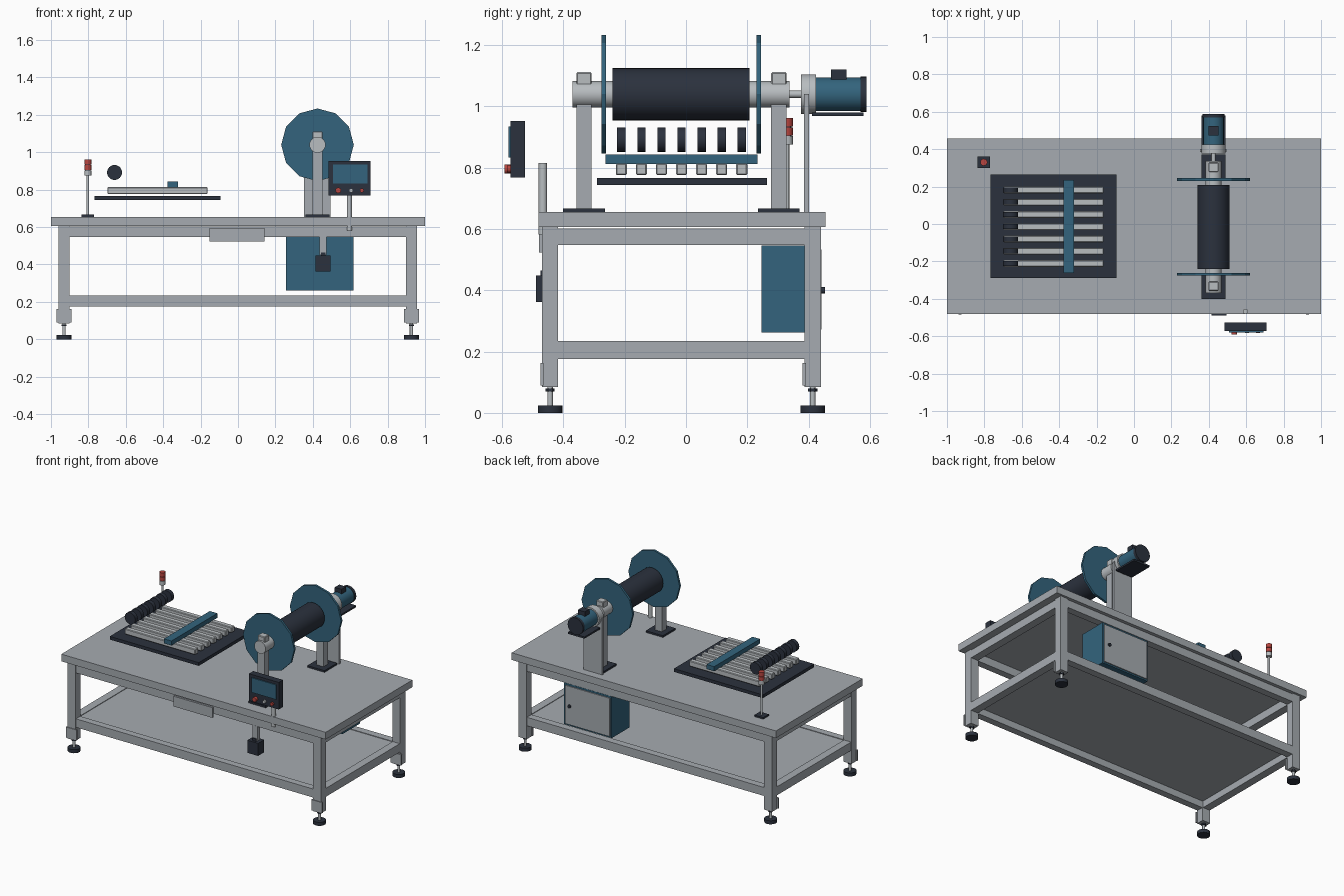
import bpy
import bmesh
import math
from mathutils import Matrix, Vector

if "Cube" in bpy.data.objects:
    bpy.data.objects.remove(bpy.data.objects["Cube"])


def material(name, rgb):
    m = bpy.data.materials.new(name)
    m.diffuse_color = (*rgb, 1.0)
    m.use_nodes = True
    m.node_tree.nodes["Principled BSDF"].inputs["Base Color"].default_value = m.diffuse_color
    return m


FRAME = material("frame_grey", (0.38, 0.41, 0.44))
METAL = material("light_metal", (0.48, 0.51, 0.53))
NAVY = material("dark_navy", (0.024, 0.031, 0.047))
BLUE = material("machine_blue", (0.033, 0.127, 0.205))
RED = material("signal_red", (0.48, 0.06, 0.05))


def finish(name, bm, mat):
    mesh = bpy.data.meshes.new(name)
    bm.to_mesh(mesh)
    bm.free()
    mesh.materials.append(mat)
    ob = bpy.data.objects.new(name, mesh)
    bpy.context.collection.objects.link(ob)
    return ob


def box(name, x, y, z, mat, bevel=0.0):
    """Box from (min, max) ranges on each axis."""
    bm = bmesh.new()
    size = [r[1] - r[0] for r in (x, y, z)]
    mid = [(r[0] + r[1]) / 2 for r in (x, y, z)]
    bmesh.ops.create_cube(bm, size=1, matrix=Matrix.Translation(mid) @ Matrix.Diagonal((*size, 1)))
    if bevel:
        bmesh.ops.bevel(bm, geom=bm.edges[:], offset=bevel, segments=1, affect='EDGES')
    return finish(name, bm, mat)


def cyl(name, axis, a, b, span, r, mat, sides=24, smooth=True):
    """Cylinder along y (a=x, b=z) or along z (a=x, b=y) over the given span."""
    bm = bmesh.new()
    mid = (span[0] + span[1]) / 2
    if axis == 'y':
        m = Matrix.Translation((a, mid, b)) @ Matrix.Rotation(math.pi / 2, 4, 'X')
    else:
        m = Matrix.Translation((a, b, mid))
    bmesh.ops.create_cone(bm, cap_ends=True, segments=sides, radius1=r, radius2=r,
                          depth=span[1] - span[0], matrix=m)
    ob = finish(name, bm, mat)
    if smooth:
        bpy.ops.object.select_all(action='DESELECT')
        bpy.context.view_layer.objects.active = ob
        ob.select_set(True)
        bpy.ops.object.shade_smooth_by_angle(angle=math.radians(40))
    return ob


# Table top
box("table_top", (-1, 1), (-0.481, 0.456), (0.606, 0.655), FRAME)

# Legs with foot brackets and levelling feet
LEG_X = ((-0.96, -0.9), (0.897, 0.957))
LEG_Y = ((-0.47, -0.417), (0.386, 0.441))
for lx in LEG_X:
    for ly in LEG_Y:
        cx, cy = sum(lx) / 2, sum(ly) / 2
        box("leg", lx, ly, (0.085, 0.606), FRAME)
        box("leg_bracket", (cx - 0.04, cx + 0.04), (ly[0] - 0.005, ly[0] + 0.005), (0.09, 0.163), FRAME)
        cyl("foot_pad", 'z', cx, cy, (0, 0.024), 0.04, NAVY)
        cyl("foot_rod", 'z', cx, cy, (0.024, 0.09), 0.009, METAL, 12)
        cyl("foot_nut", 'z', cx, cy, (0.07, 0.08), 0.015, NAVY, 6, False)

# Upper and lower rails
for label, z in (("upper", (0.548, 0.602)), ("lower", (0.176, 0.234))):
    for ly in LEG_Y:
        box(label + "_long_rail", (-0.9, 0.897), (ly[0] + 0.003, ly[1] - 0.003), z, FRAME)
    for lx in LEG_X:
        box(label + "_side_rail", (lx[0] + 0.003, lx[1] - 0.003), (-0.417, 0.386), z, FRAME)

# Lower shelf and front nameplate panel
box("shelf", (-0.905, 0.9), (-0.422, 0.39), (0.222, 0.23), FRAME)
box("front_panel", (-0.152, 0.142), (-0.48, -0.465), (0.524, 0.594), FRAME)

# Control cabinet with door and knob
box("cabinet", (0.257, 0.617), (0.246, 0.436), (0.262, 0.546), BLUE)
box("cabinet_door", (0.267, 0.607), (0.436, 0.443), (0.272, 0.534), FRAME)
cyl("door_knob", 'y', 0.57, 0.4, (0.443, 0.453), 0.011, NAVY, 12)

# Hanging switch box at the front
box("switch_arm", (0.437, 0.474), (-0.468, -0.44), (0.45, 0.55), FRAME)
box("switch_box", (0.414, 0.495), (-0.49, -0.425), (0.362, 0.448), NAVY)
box("switch_cap", (0.443, 0.469), (-0.475, -0.435), (0.448, 0.465), NAVY)

# Spool: drum, side discs, hubs
AX, AZ = 0.425, 1.04
cyl("spool_drum", 'y', AX, AZ, (-0.24, 0.208), 0.085, NAVY, 32)
cyl("spool_shaft", 'y', AX, AZ, (-0.37, 0.338), 0.043, METAL)
for y in ((-0.276, -0.261), (0.23, 0.245)):
    cyl("spool_disc", 'y', AX, AZ, y, 0.194, BLUE, 12, False)

# Spool posts with base plates and bearing blocks
for cy in (-0.333, 0.303):
    box("post_base", (0.36, 0.49), (cy - 0.068, cy + 0.068), (0.655, 0.667), NAVY)
    box("spool_post", (AX - 0.027, AX + 0.027), (cy - 0.025, cy + 0.025), (0.667, 1.04), FRAME)
    box("bearing_block", (AX - 0.027, AX + 0.027), (cy - 0.025, cy + 0.025), (1.03, 1.112), METAL, 0.004)

# Drive motor on its bracket
box("motor_bracket", (0.353, 0.495), (0.385, 0.401), (0.655, 1.04), FRAME)
cyl("coupling", 'y', AX, AZ, (0.338, 0.38), 0.012, METAL, 12)
cyl("gearbox", 'y', AX, AZ, (0.376, 0.425), 0.065, METAL)
cyl("motor_body", 'y', AX, AZ, (0.425, 0.57), 0.055, BLUE)
cyl("motor_cap", 'y', AX, AZ, (0.57, 0.589), 0.058, NAVY)
box("motor_plate", (0.362, 0.488), (0.412, 0.58), (0.969, 0.981), NAVY)
box("terminal_box", (0.399, 0.451), (0.474, 0.524), (1.08, 1.121), NAVY)

# Operator panel on its pole
cyl("panel_pole", 'z', 0.596, -0.467, (0.583, 0.815), 0.014, METAL, 16)
box("panel_case", (0.484, 0.709), (-0.572, -0.526), (0.768, 0.953), NAVY)
box("panel_screen", (0.508, 0.692), (-0.579, -0.572), (0.834, 0.934), BLUE)
cyl("stop_button", 'y', 0.536, 0.796, (-0.592, -0.572), 0.015, RED, 16)
for x, mat in ((0.604, METAL), (0.662, RED)):
    cyl("panel_button", 'y', x, 0.796, (-0.584, -0.572), 0.011, mat, 16)

# Signal tower
SX, SY = -0.803, 0.33
box("tower_base", (SX - 0.034, SX + 0.034), (SY - 0.03, SY + 0.03), (0.655, 0.666), NAVY)
cyl("tower_pole", 'z', SX, SY, (0.666, 0.88), 0.007, METAL, 12)
for z, mat in (((0.876, 0.903), METAL), ((0.906, 0.932), RED), ((0.935, 0.962), RED)):
    cyl("tower_lamp", 'z', SX, SY, z, 0.019, mat, 16)
cyl("tower_core", 'z', SX, SY, (0.88, 0.955), 0.015, NAVY, 12)

# Feeding bed: tray, slats, rollers, crossbar
box("feed_tray", (-0.767, -0.094), (-0.29, 0.265), (0.744, 0.766), NAVY)
for i in range(7):
    cy = -0.211 + 0.0655 * i
    box("feed_slat", (-0.698, -0.163), (cy - 0.018, cy + 0.018), (0.776, 0.814), METAL, 0.004)
    cyl("feed_roller", 'y', -0.66, 0.892, (cy - 0.0135, cy + 0.0135), 0.04, NAVY)
box("feed_crossbar", (-0.377, -0.32), (-0.262, 0.234), (0.812, 0.843), BLUE)
